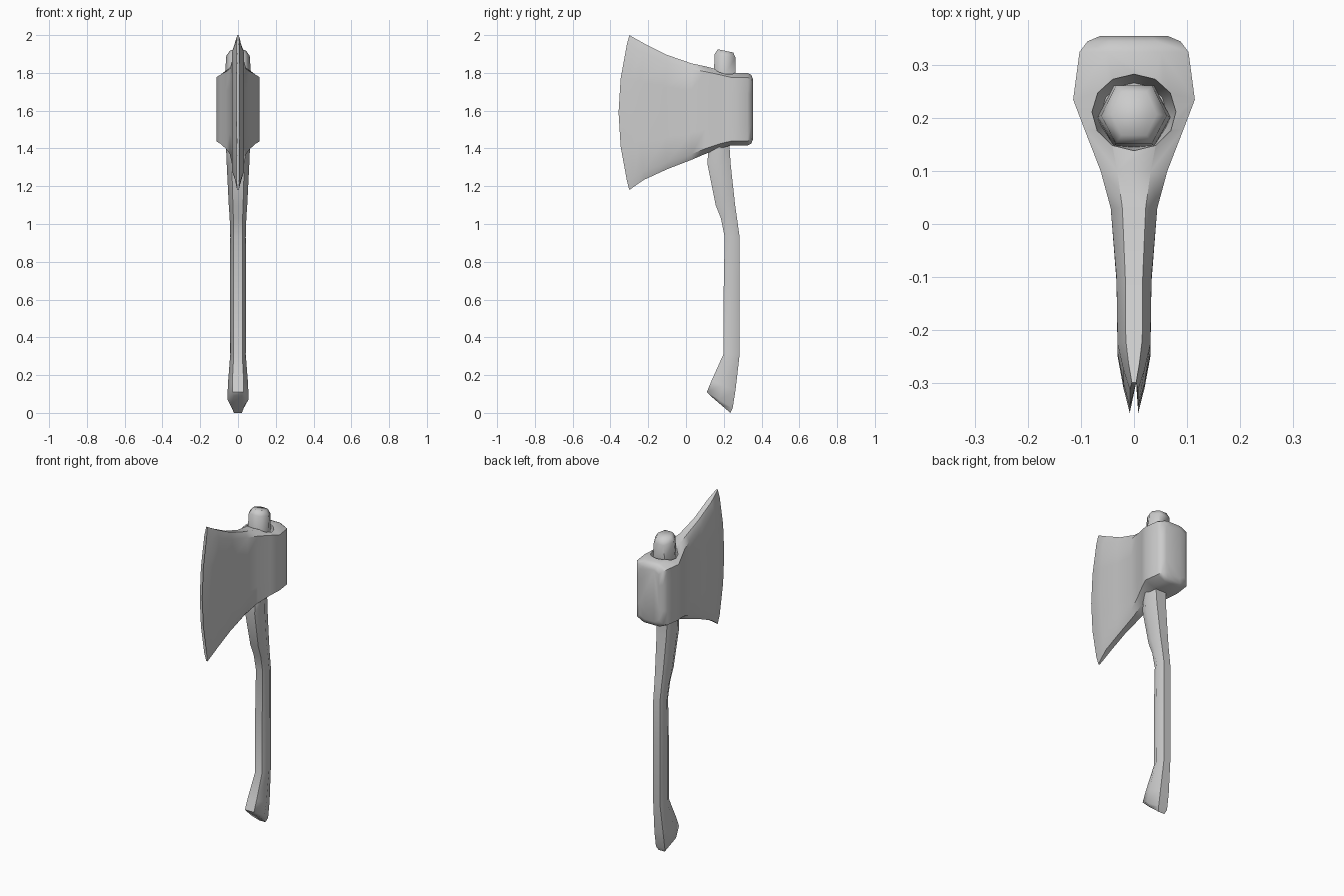
import bpy, bmesh, math
from mathutils import Vector

if "Cube" in bpy.data.objects:
    bpy.data.objects.remove(bpy.data.objects["Cube"], do_unlink=True)

grey = bpy.data.materials.new("plain_grey")
grey.use_nodes = True
grey.diffuse_color = (0.6, 0.6, 0.6, 1)
grey.node_tree.nodes["Principled BSDF"].inputs["Base Color"].default_value = (0.6, 0.6, 0.6, 1)


def loft(name, rings):
    """Skin closed rings of points and cap both ends."""
    bm = bmesh.new()
    loops = [[bm.verts.new(p) for p in ring] for ring in rings]
    n = len(loops[0])
    for a, b in zip(loops, loops[1:]):
        for i in range(n):
            j = (i + 1) % n
            bm.faces.new((a[i], a[j], b[j], b[i]))
    bm.faces.new(loops[0])
    bm.faces.new(loops[-1])
    bmesh.ops.recalc_face_normals(bm, faces=bm.faces)
    mesh = bpy.data.meshes.new(name)
    bm.to_mesh(mesh)
    bm.free()
    mesh.materials.append(grey)
    obj = bpy.data.objects.new(name, mesh)
    bpy.context.collection.objects.link(obj)
    return obj


def smooth(obj, angle):
    bpy.ops.object.select_all(action='DESELECT')
    obj.select_set(True)
    bpy.context.view_layer.objects.active = obj
    bpy.ops.object.shade_smooth_by_angle(angle=math.radians(angle))


# Axe head: upright slices from cutting edge to poll
# (y, forward bulge, half width, bottom z, top z)
slices = [
    (-0.357, 0.057, 0.008, 1.18, 2.00),
    (-0.31, 0.045, 0.02, 1.205, 1.98),
    (-0.25, 0.03, 0.031, 1.235, 1.955),
    (-0.11, 0.01, 0.033, 1.29, 1.895),
    (0.03, 0, 0.044, 1.34, 1.85),
    (0.10, 0, 0.063, 1.37, 1.835),
    (0.18, 0, 0.094, 1.40, 1.815),
    (0.235, 0, 0.115, 1.415, 1.80),
    (0.325, 0, 0.103, 1.415, 1.80),
    (0.345, 0, 0.088, 1.425, 1.79),
    (0.355, 0, 0.065, 1.45, 1.765),
]
# height fraction and width fraction up one side
side = [(0, 0.5), (0.06, 1), (0.28, 1), (0.5, 1), (0.72, 1), (0.94, 1), (1, 0.5)]


def head_slice(y, bulge, w, low, high):
    half = [(w * k, y + bulge * (2 * s - 1) ** 2, low + s * (high - low)) for s, k in side]
    return half + [(-x, b, z) for x, b, z in reversed(half)]


head = loft("axe_head", [head_slice(*s) for s in slices])


# Eye socket sunk into the top of the head
def oval(z, grow):
    return [(0.082 * grow * math.cos(a), 0.212 + 0.073 * grow * math.sin(a), z)
            for a in (math.tau * i / 12 for i in range(12))]


cutter = loft("eye_cutter", [oval(1.68, 0.75), oval(1.78, 0.95), oval(1.9, 1.1)])
cut = head.modifiers.new("eye", 'BOOLEAN')
cut.object = cutter
cut.solver = 'EXACT'
bpy.context.view_layer.objects.active = head
bpy.ops.object.modifier_apply(modifier="eye")
bpy.data.objects.remove(cutter, do_unlink=True)
smooth(head, 40)

# Handle: six-sided rings (front y, front z, back y, back z, half width)
rings = [
    (0.13, 0.09, 0.235, 0.0, 0.038),
    (0.11, 0.11, 0.247, 0.025, 0.055),
    (0.135, 0.17, 0.262, 0.12, 0.054),
    (0.198, 0.31, 0.284, 0.31, 0.041),
    (0.20, 0.70, 0.284, 0.70, 0.043),
    (0.205, 0.93, 0.284, 0.93, 0.041),
    (0.185, 1.03, 0.27, 1.03, 0.044),
    (0.157, 1.10, 0.26, 1.10, 0.049),
    (0.113, 1.32, 0.236, 1.32, 0.06),
    (0.12, 1.42, 0.23, 1.42, 0.064),
    (0.147, 1.79, 0.262, 1.79, 0.069),
    (0.152, 1.90, 0.262, 1.88, 0.062),
    (0.168, 1.925, 0.25, 1.908, 0.043),
]


def handle_ring(fy, fz, by, bz, w):
    front, back = Vector((0, fy, fz)), Vector((0, by, bz))
    hexagon = [(-0.55, 0), (0.55, 0), (1, 0.48), (0.55, 1), (-0.55, 1), (-1, 0.48)]
    return [front.lerp(back, t) + Vector((k * w, 0, 0)) for k, t in hexagon]


handle = loft("handle", [handle_ring(*r) for r in rings])
smooth(handle, 62)
